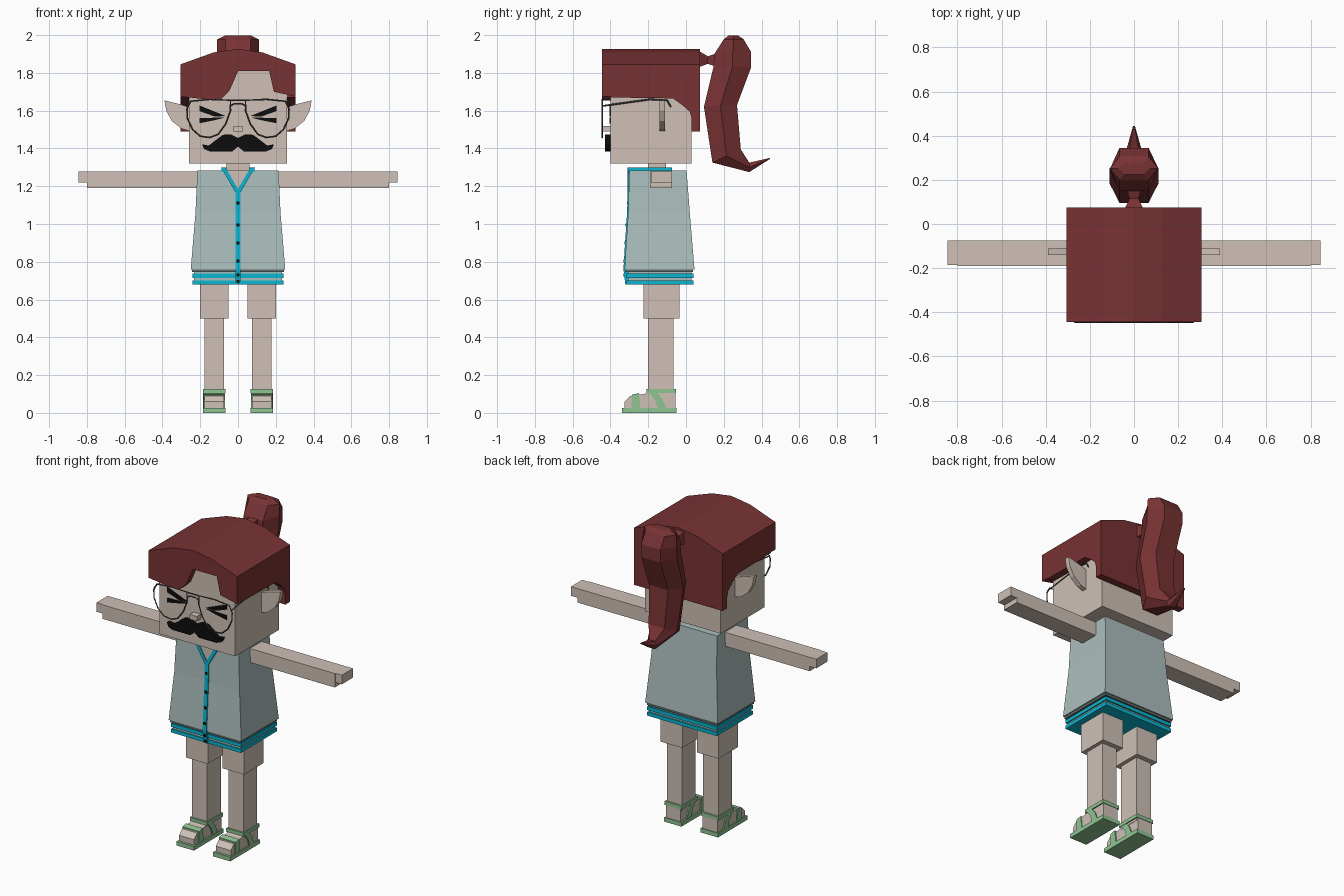
import bpy, bmesh

if "Cube" in bpy.data.objects:
    bpy.data.objects.remove(bpy.data.objects["Cube"])


def material(name, r, g, b):
    m = bpy.data.materials.new(name)
    m.use_nodes = True
    m.diffuse_color = (r, g, b, 1)
    m.node_tree.nodes["Principled BSDF"].inputs["Base Color"].default_value = (r, g, b, 1)
    return m


SKIN = material("skin", .62, .53, .47)
HAIR = material("red hair", .19, .032, .033)
SHIRT = material("pale blue grey cloth", .41, .52, .51)
HEM = material("dark grey hem", .12, .15, .15)
TRIM = material("cyan trim", .003, .47, .64)
BLACK = material("black", .004, .004, .004)
FRAME = material("grey frame", .07, .07, .075)
GREEN = material("green sandal", .28, .55, .29)


def finish(name, bm, mat):
    bmesh.ops.recalc_face_normals(bm, faces=bm.faces)
    mesh = bpy.data.meshes.new(name)
    bm.to_mesh(mesh)
    bm.free()
    mesh.materials.append(mat)
    obj = bpy.data.objects.new(name, mesh)
    bpy.context.collection.objects.link(obj)
    return obj


def loft(name, rings, mat):
    """Skin a list of equally long point rings and cap both ends."""
    bm = bmesh.new()
    rows = [[bm.verts.new(p) for p in ring] for ring in rings]
    n = len(rows[0])
    for a, b in zip(rows, rows[1:]):
        for i in range(n):
            j = (i + 1) % n
            bm.faces.new((a[i], a[j], b[j], b[i]))
    bm.faces.new(rows[0])
    bm.faces.new(rows[-1])
    return finish(name, bm, mat)


def box(name, x, y, z, mat):
    rings = [[(x[0], y[0], h), (x[1], y[0], h), (x[1], y[1], h), (x[0], y[1], h)] for h in z]
    return loft(name, rings, mat)


def prism_xz(name, pts, y0, y1, mat):
    return loft(name, [[(x, y, z) for x, z in pts] for y in (y0, y1)], mat)


def prism_yz(name, pts, x0, x1, mat):
    return loft(name, [[(x, y, z) for y, z in pts] for x in (x0, x1)], mat)


def wire(name, pts, closed=False):
    curve = bpy.data.curves.new(name, 'CURVE')
    curve.dimensions = '3D'
    curve.bevel_depth = .0045
    curve.bevel_resolution = 0
    line = curve.splines.new('POLY')
    line.points.add(len(pts) - 1)
    for p, co in zip(line.points, pts):
        p.co = (*co, 1)
    line.use_cyclic_u = closed
    curve.materials.append(FRAME)
    obj = bpy.data.objects.new(name, curve)
    bpy.context.collection.objects.link(obj)


# Head, neck and nose
box("head", (-.26, .26), (-.40, .03), (1.32, 1.84), SKIN)
box("neck", (-.06, .06), (-.20, -.105), (1.18, 1.33), SKIN)
box("nose", (-.025, .025), (-.44, -.395), (1.49, 1.52), SKIN)

# Hair cap: arched top, fringe, back and side panels
arch = [(.305, 1.845), (.13, 1.908), (0, 1.927), (-.13, 1.908), (-.305, 1.845)]
fringe = [(-.305, 1.675), (-.12, 1.655), (-.085, 1.665), (-.045, 1.705),
          (0, 1.81), (.165, 1.81), (.19, 1.7), (.305, 1.675)]
prism_xz("hair_top", arch, -.40, .03, HAIR)
prism_xz("hair_fringe", fringe + arch, -.445, -.40, HAIR)
prism_xz("hair_back", [(-.305, 1.49), (.305, 1.49)] + arch, .03, .075, HAIR)
side_panel = [(-.40, 1.67), (-.07, 1.665), (-.02, 1.63), (.02, 1.595),
              (.03, 1.56), (.03, 1.845), (-.40, 1.845)]

# Ponytail: tie plus hexagonal sections given as front, back and half width
def tie_ring(y, z, r):
    return [(-r, y, z - r), (r, y, z - r), (r, y, z + r), (-r, y, z + r)]


loft("ponytail_tie", [tie_ring(.07, 1.873, .042), tie_ring(.115, 1.868, .02),
                      tie_ring(.17, 1.868, .038)], HAIR)
tail = [((.225, 1.998), (.275, 1.998), .07), ((.20, 1.978), (.305, 1.978), .11),
        ((.15, 1.90), (.345, 1.91), .11), ((.145, 1.83), (.345, 1.83), .11),
        ((.095, 1.62), (.27, 1.63), .11), ((.14, 1.325), (.29, 1.395), .09),
        ((.335, 1.275), (.335, 1.325), .035), ((.445, 1.345), (.445, 1.35), .004)]
rings = []
for (yf, zf), (yb, zb), w in tail:
    ym, zm = (yf + yb) / 2, (zf + zb) / 2
    rings.append([(-w * .6, yf, zf), (w * .6, yf, zf), (w, ym, zm),
                  (w * .6, yb, zb), (-w * .6, yb, zb), (-w, ym, zm)])
loft("ponytail", rings, HAIR)

# Flared shirt
shirt = [(.25, -.325, .045, .76), (.24, -.318, .035, .88),
         (.225, -.306, .02, 1.06), (.215, -.30, .003, 1.283)]
loft("shirt", [[(-w, f, z), (w, f, z), (w, b, z), (-w, b, z)] for w, f, b, z in shirt], SHIRT)
box("shirt_hem", (-.243, .243), (-.32, .038), (.745, .762), HEM)
box("shorts", (-.232, .232), (-.308, .03), (.682, .75), SHIRT)
for i, z in enumerate((.68, .715)):
    box(f"shorts_stripe_{i + 1}", (-.24, .24), (-.315, .04), (z, z + .022), TRIM)

# Open neckline, button strip and buttons
prism_xz("neckline_skin", [(-.07, 1.284), (.07, 1.284), (0, 1.18)], -.306, -.295, SKIN)
front = [(f - .006, z) for w, f, b, z in shirt]
front[-1] = (-.308, 1.18)
prism_yz("button_strip", [(-.321, .68)] + front + [(-.29, 1.18), (-.29, .68)], -.013, .013, TRIM)
for i, (y, z) in enumerate([(-.31, 1.11), (-.317, .995), (-.322, .90),
                            (-.328, .805), (-.327, .73), (-.321, .695)]):
    box(f"button_{i + 1}", (-.008, .008), (y - .003, y + .015), (z - .008, z + .008), BLACK)
box("collar_back", (-.085, .085), (-.092, -.075), (1.275, 1.30), TRIM)

# Moustache half outline and lens outline
moustache = [(0, 1.455), (.04, 1.475), (.08, 1.472), (.12, 1.442), (.155, 1.415), (.19, 1.422),
             (.18, 1.397), (.15, 1.385), (.08, 1.385), (.03, 1.385), (0, 1.41)]
lens = [(.04, 1.655), (.15, 1.66), (.25, 1.65), (.27, 1.61), (.268, 1.56), (.24, 1.50),
        (.20, 1.465), (.15, 1.458), (.105, 1.475), (.065, 1.53), (.04, 1.60)]
ear = [(.25, 1.615), (.31, 1.635), (.39, 1.655), (.38, 1.60), (.35, 1.545),
       (.30, 1.505), (.25, 1.49)]
foot = [(-.055, .02), (-.055, .11), (-.20, .11), (-.22, .10), (-.295, .09),
        (-.325, .06), (-.325, .02)]
heel_strap = [(-.21, .125), (-.165, .12), (-.125, .075), (-.105, .025), (-.15, .025), (-.165, .07)]
toe_strap = [(-.29, .02), (-.285, .097), (-.25, .104), (-.24, .02)]

# Everything that comes in pairs
for side, s in (("left", 1), ("right", -1)):
    def flip(pts):
        return [(s * x, z) for x, z in pts]

    def span(a, b):
        return (s * a, s * b)

    prism_yz(f"{side}_hair_side", side_panel, s * .255, s * .305, HAIR)
    prism_xz(f"{side}_ear", flip(ear), -.14, -.11, SKIN)
    prism_xz(f"{side}_moustache", flip(moustache), -.428, -.395, BLACK)

    # Squeezed-shut eye strokes
    prism_xz(f"{side}_eye_upper", flip([(.065, 1.572), (.205, 1.628), (.205, 1.598), (.12, 1.568)]),
             -.406, -.397, BLACK)
    prism_xz(f"{side}_eye_lower", flip([(.065, 1.565), (.205, 1.56), (.205, 1.533), (.12, 1.55)]),
             -.406, -.397, BLACK)

    # Glasses
    wire(f"{side}_lens_rim", [(s * x, -.443, z) for x, z in lens], True)
    wire(f"{side}_temple", [(s * .267, -.443, 1.625), (s * .267, -.19, 1.66),
                            (s * .267, -.10, 1.655), (s * .267, -.08, 1.62)])

    # Collar
    prism_xz(f"{side}_collar_front", flip([(.09, 1.30), (.066, 1.30), (0, 1.185),
                                           (0, 1.15), (.012, 1.165)]), -.311, -.295, TRIM)
    box(f"{side}_collar_side", span(.066, .088), (-.305, -.075), (1.275, 1.30), TRIM)

    # Arm with fingers
    box(f"{side}_arm", span(.19, .80), (-.19, -.075), (1.19, 1.277), SKIN)
    box(f"{side}_fingers", span(.79, .845), (-.185, -.075), (1.22, 1.277), SKIN)

    # Leg, foot and sandal
    box(f"{side}_thigh", span(.05, .20), (-.225, -.035), (.50, .70), SKIN)
    box(f"{side}_shin", span(.073, .178), (-.20, -.065), (.09, .51), SKIN)
    prism_yz(f"{side}_foot", foot, s * .075, s * .178, SKIN)
    box(f"{side}_sole", span(.066, .185), (-.34, -.05), (0, .026), GREEN)
    box(f"{side}_ankle_strap", span(.066, .185), (-.21, -.052), (.104, .126), GREEN)
    prism_yz(f"{side}_toe_strap", toe_strap, s * .068, s * .183, GREEN)
    for part, x in (("outer", .178), ("inner", .068)):
        prism_yz(f"{side}_{part}_heel_strap", heel_strap, s * x, s * (x + .007), GREEN)

# Glasses bridge
wire("glasses_bridge", [(-.04, -.443, 1.625), (-.02, -.443, 1.637),
                        (.02, -.443, 1.637), (.04, -.443, 1.625)])
wire("glasses_brow_bar", [(-.04, -.443, 1.655), (.04, -.443, 1.655)])
